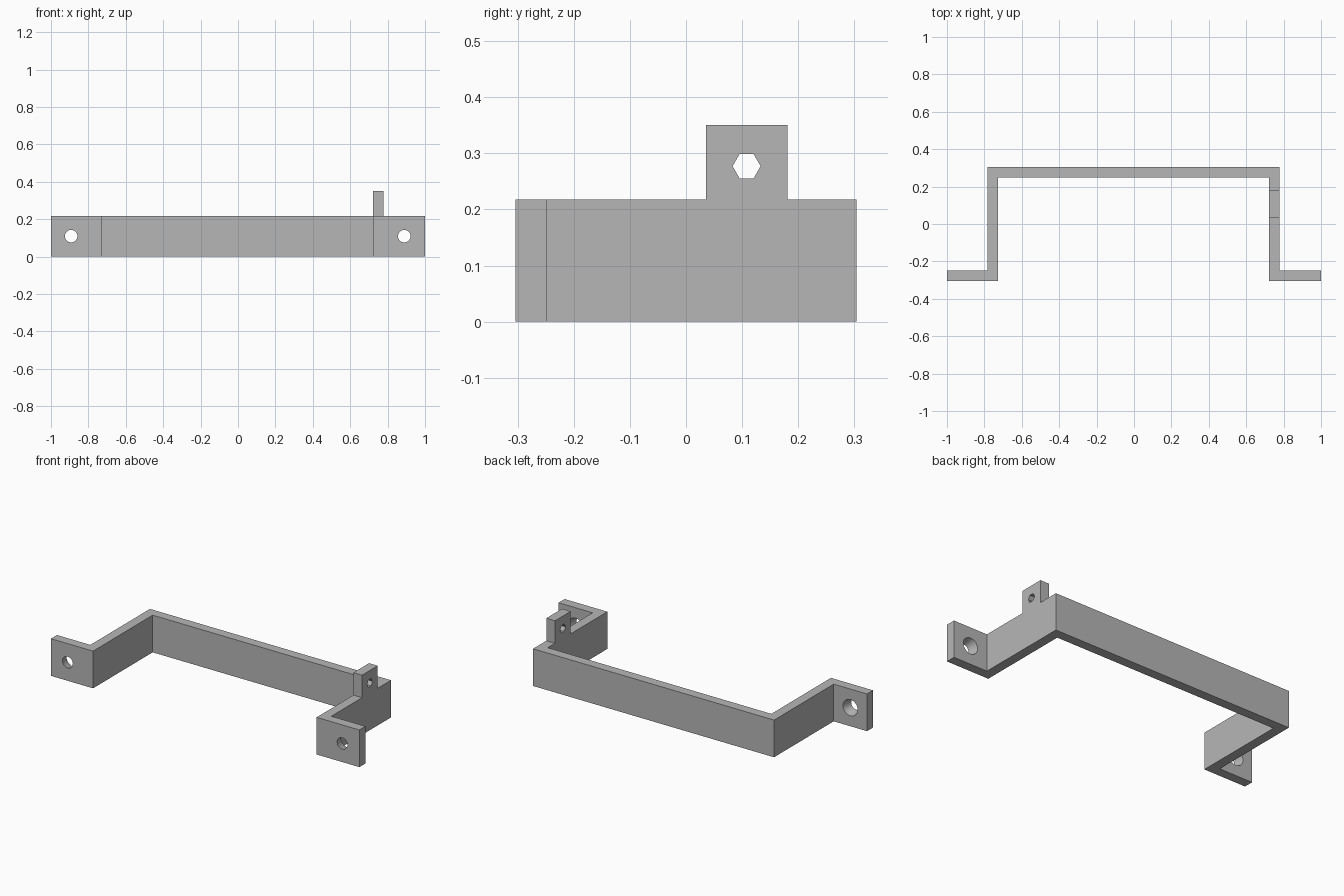
import bpy, bmesh
from math import pi
from mathutils import Matrix

if "Cube" in bpy.data.objects:
    bpy.data.objects.remove(bpy.data.objects["Cube"])

grey = bpy.data.materials.new("plain grey")
grey.use_nodes = True
colour = (0.47, 0.47, 0.47, 1)
grey.diffuse_color = colour
grey.node_tree.nodes["Principled BSDF"].inputs["Base Color"].default_value = colour

HEIGHT = 0.218
FRONT, BACK, WALL = -0.304, 0.304, 0.056


def make_object(name, bm):
    bmesh.ops.recalc_face_normals(bm, faces=bm.faces)
    mesh = bpy.data.meshes.new(name)
    bm.to_mesh(mesh)
    bm.free()
    obj = bpy.data.objects.new(name, mesh)
    bpy.context.collection.objects.link(obj)
    mesh.materials.append(grey)
    return obj


def extrude_profile(name, points, bottom, top):
    bm = bmesh.new()
    face = bm.faces.new([bm.verts.new((x, y, bottom)) for x, y in points])
    result = bmesh.ops.extrude_face_region(bm, geom=[face])
    verts = [v for v in result["geom"] if isinstance(v, bmesh.types.BMVert)]
    bmesh.ops.translate(bm, vec=(0, 0, top - bottom), verts=verts)
    return make_object(name, bm)


def cut_hole(target, centre, sides, r1, r2, depth, rotation):
    bm = bmesh.new()
    bmesh.ops.create_cone(bm, cap_ends=True, segments=sides, radius1=r1, radius2=r2,
                          depth=depth, matrix=Matrix.Translation(centre) @ rotation)
    cutter = make_object("hole_cutter", bm)
    cutter.hide_render = True
    mod = target.modifiers.new("hole", "BOOLEAN")
    mod.operation, mod.solver, mod.object = "DIFFERENCE", "EXACT", cutter
    bpy.context.view_layer.objects.active = target
    bpy.ops.object.modifier_apply(modifier=mod.name)
    bpy.data.objects.remove(cutter)


# Bent strap: two mounting flanges, two legs and the back bar
inner_l, outer_l = 0.723, 0.779
inner_r, outer_r = -0.727, -0.784
strap = extrude_profile("bracket_strap", [
    (-1, FRONT), (inner_r, FRONT), (inner_r, BACK - WALL), (inner_l, BACK - WALL),
    (inner_l, FRONT), (1, FRONT), (1, FRONT + WALL), (outer_l, FRONT + WALL),
    (outer_l, BACK), (outer_r, BACK), (outer_r, FRONT + WALL), (-1, FRONT + WALL),
], 0, HEIGHT)

# Screw holes, widening toward the back of each flange
along_y = Matrix.Rotation(-pi / 2, 4, "X")
for x in (-0.892, 0.889):
    cut_hole(strap, (x, FRONT + WALL / 2, HEIGHT / 2), 24, 0.033, 0.048,
             WALL + 0.004, along_y)

# Upright tab with a hexagonal hole
tab = extrude_profile("upright_tab", [
    (inner_l, 0.036), (outer_l, 0.036), (outer_l, 0.181), (inner_l, 0.181),
], HEIGHT, 0.35)
along_x = Matrix.Rotation(pi / 2, 4, "Y") @ Matrix.Rotation(pi / 2, 4, "Z")
hex_turn = along_x @ Matrix.Rotation(pi / 6, 4, "Z")
cut_hole(tab, ((inner_l + outer_l) / 2, 0.108, 0.277), 6, 0.025, 0.025, 0.1, hex_turn)
